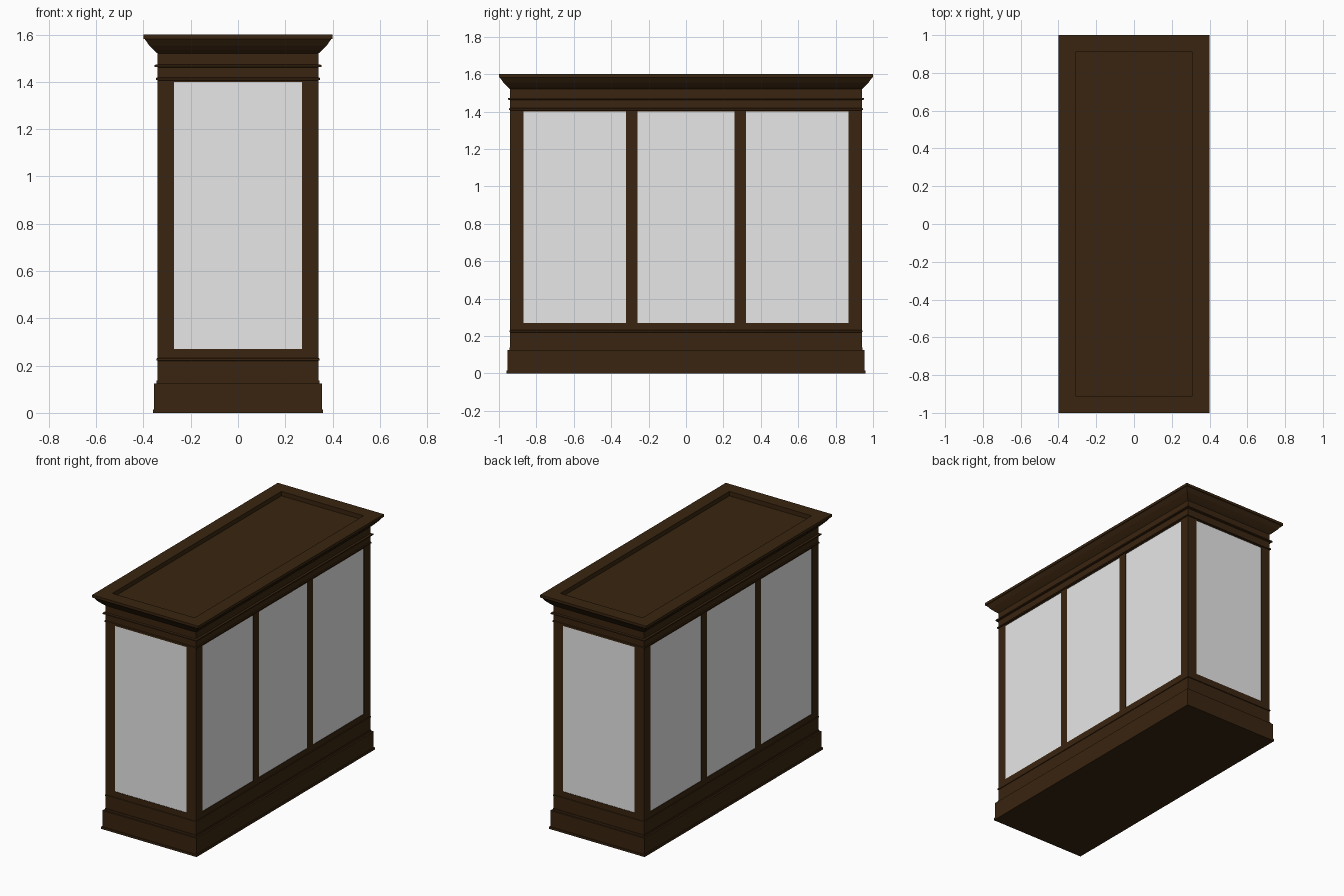
import bpy, bmesh

if "Cube" in bpy.data.objects:
    bpy.data.objects.remove(bpy.data.objects["Cube"])

HX, HY = 0.34, 0.94      # half size of the cabinet body
Z0, Z1 = 0.27, 1.40      # glazed opening
POST, MULL = 0.07, 0.06  # corner post and mullion widths


def material(name, rgb):
    m = bpy.data.materials.new(name)
    m.diffuse_color = (*rgb, 1)
    m.use_nodes = True
    m.node_tree.nodes["Principled BSDF"].inputs["Base Color"].default_value = m.diffuse_color
    return m


wood = material("dark_wood", (0.041, 0.018, 0.005))
glass = material("pale_glass", (0.8, 0.8, 0.8))


def finish(name, bm, mat):
    bmesh.ops.recalc_face_normals(bm, faces=bm.faces)
    mesh = bpy.data.meshes.new(name)
    bm.to_mesh(mesh)
    bm.free()
    mesh.materials.append(mat)
    ob = bpy.data.objects.new(name, mesh)
    bpy.context.collection.objects.link(ob)
    return ob


def moulding(name, profile):
    """Carry a profile of (offset, z) around the rectangular body, capped."""
    bm = bmesh.new()
    rings = []
    for o, z in profile:
        x, y = HX + o, HY + o
        rings.append([bm.verts.new((sx * x, sy * y, z))
                      for sx, sy in ((-1, -1), (1, -1), (1, 1), (-1, 1))])
    for a, b in zip(rings, rings[1:]):
        for i in range(4):
            j = (i + 1) % 4
            bm.faces.new((a[i], a[j], b[j], b[i]))
    bm.faces.new(rings[0][::-1])
    bm.faces.new(rings[-1])
    return finish(name, bm, wood)


def box(name, x, y, z, mat):
    bm = bmesh.new()
    bmesh.ops.create_cube(bm, size=1)
    for v in bm.verts:
        v.co = [r[0] if c < 0 else r[1] for c, r in zip(v.co, (x, y, z))]
    return finish(name, bm, mat)


# Stepped base with foot lip, plinth and bead
moulding("base", [
    (0.02, 0), (0.02, 0.015), (0.015, 0.015), (0.015, 0.125),
    (0.004, 0.125), (0.004, 0.138), (0, 0.138), (0, 0.22),
    (0.004, 0.222), (0.004, 0.23), (0, 0.232), (0, Z0)])

# Frieze with two beads, flared crown and recessed top
moulding("crown", [
    (0, Z1), (0, 1.407), (0.006, 1.409), (0.006, 1.417), (0, 1.419),
    (0, 1.462), (0.013, 1.464), (0.013, 1.472), (0, 1.474), (0, 1.52),
    (0.016, 1.534), (0.036, 1.555), (0.055, 1.582), (0.06, 1.582),
    (0.06, 1.6), (-0.03, 1.6), (-0.03, 1.57)])

INSET, THICK = 0.003, 0.006
ends = {-1: "front", 1: "back"}
sides = {-1: "left", 1: "right"}


def span(s, inner, outer):
    return sorted((s * inner, s * outer))


for sx, side in sides.items():
    # Corner posts
    for sy, end in ends.items():
        box(f"{end}_{side}_post", span(sx, HX - POST, HX),
            span(sy, HY - POST, HY), (Z0, Z1), wood)
    # Mullions between the three side panes
    for yc in (-0.29, 0.29):
        box(f"{side}_mullion", span(sx, HX - 0.04, HX),
            (yc - MULL / 2, yc + MULL / 2), (Z0, Z1), wood)
    # Side panes
    for y in ((-0.87, -0.32), (-0.26, 0.26), (0.32, 0.87)):
        box(f"{side}_pane", span(sx, HX - INSET - THICK, HX - INSET),
            y, (Z0, Z1), glass)

# End panes
for sy, end in ends.items():
    box(f"{end}_pane", (POST - HX, HX - POST),
        span(sy, HY - INSET - THICK, HY - INSET), (Z0, Z1), glass)
